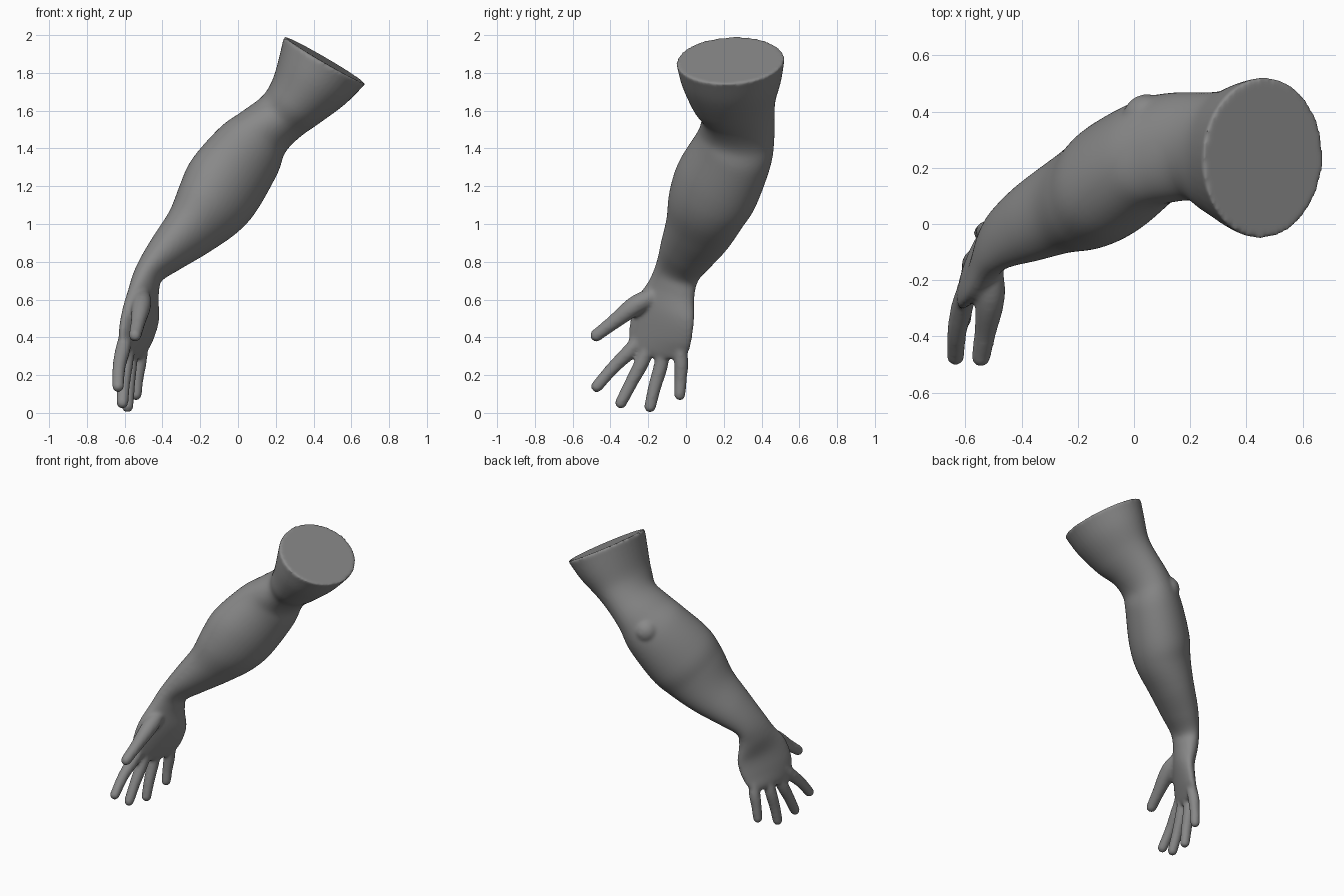
import bpy, bmesh
from math import cos, sin, pi, radians
from mathutils import Vector

if "Cube" in bpy.data.objects:
    bpy.data.objects.remove(bpy.data.objects["Cube"])

bm = bmesh.new()


def resample(keys, steps):
    """Catmull-Rom interpolation of rows of numbers."""
    out = []
    n = len(keys)
    for i in range(n - 1):
        p1, p2 = keys[i], keys[i + 1]
        p0 = keys[i - 1] if i else [2 * a - b for a, b in zip(p1, p2)]
        p3 = keys[i + 2] if i + 2 < n else [2 * b - a for a, b in zip(p1, p2)]
        for s in range(steps):
            t = s / steps
            out.append([0.5 * (2 * b + (c - a) * t + (2 * a - 5 * b + 4 * c - d) * t * t
                               + (3 * b - a - 3 * c + d) * t ** 3)
                        for a, b, c, d in zip(p0, p1, p2, p3)])
    out.append(list(keys[-1]))
    return out


def loft(keys, steps=6, sides=40):
    """Closed tube; each key is x, y, z, thickness radius, width radius, twist."""
    rows = resample(keys, steps)
    pts = [Vector(r[:3]) for r in rows]
    rings = []
    for i, r in enumerate(rows):
        # direction over a wide window keeps the bends soft
        d = (pts[min(i + 4, len(pts) - 1)] - pts[max(i - 4, 0)]).normalized()
        u = d.cross(Vector((0, 1, 0))).normalized()
        v = u.cross(d)
        t = radians(r[5])
        u, v = u * cos(t) - v * sin(t), v * cos(t) + u * sin(t)
        rings.append([bm.verts.new(pts[i] + u * r[3] * cos(2 * pi * k / sides)
                                   + v * r[4] * sin(2 * pi * k / sides)) for k in range(sides)])
    for a, b in zip(rings, rings[1:]):
        for k in range(sides):
            j = (k + 1) % sides
            bm.faces.new((a[k], a[j], b[j], b[k]))
    bm.faces.new(rings[0][::-1])
    bm.faces.new(rings[-1])


def ball(p, r):
    res = bmesh.ops.create_uvsphere(bm, u_segments=20, v_segments=12, radius=r)
    bmesh.ops.translate(bm, verts=res["verts"], vec=p)


def digit(points):
    """Finger: tapered tube with a rounded tip; each point is x, y, z, radius."""
    loft([(x, y, z, r, r, 0) for x, y, z, r in points], 6, 20)
    ball(points[-1][:3], points[-1][3])


# upper arm stump, elbow, forearm, wrist and palm
loft([
    (.46, .235, 1.868, .25, .288, 0),
    (.395, .242, 1.76, .215, .265, 0),
    (.31, .255, 1.65, .170, .225, 0),
    (.23, .275, 1.57, .147, .195, 5),
    (.135, .272, 1.485, .152, .202, 20),
    (.055, .25, 1.385, .178, .222, 38),
    (-.07, .165, 1.21, .195, .245, 42),
    (-.15, .11, 1.09, .180, .225, 40),
    (-.255, .065, .965, .142, .185, 28),
    (-.375, .005, .85, .108, .150, 18),
    (-.465, -.045, .75, .076, .122, 14),
    (-.495, -.075, .66, .070, .132, 20),
    (-.51, -.112, .54, .060, .178, 28),
    (-.54, -.135, .42, .052, .185, 27),
    (-.562, -.145, .335, .042, .165, 22),
    (-.57, -.147, .295, .028, .14, 22),
])

# elbow point
ball((.045, .378, 1.43), .085)

# thumb, index, middle, ring and little finger
digit([(-.51, -.10, .645, .035), (-.51, -.25, .58, .052),
       (-.53, -.39, .475, .039), (-.545, -.475, .41, .034)])
digit([(-.585, -.20, .45, .030), (-.61, -.29, .335, .040),
       (-.63, -.385, .24, .035), (-.635, -.472, .14, .032)])
digit([(-.565, -.17, .43, .030), (-.59, -.225, .285, .039),
       (-.605, -.29, .16, .035), (-.612, -.345, .053, .032)])
digit([(-.54, -.11, .42, .030), (-.57, -.13, .265, .038),
       (-.58, -.165, .14, .035), (-.585, -.19, .033, .032)])
digit([(-.495, -.035, .42, .028), (-.52, -.025, .27, .037),
       (-.533, -.028, .18, .033), (-.54, -.033, .096, .031)])

bmesh.ops.recalc_face_normals(bm, faces=bm.faces)
mesh = bpy.data.meshes.new("arm")
bm.to_mesh(mesh)
bm.free()
arm = bpy.data.objects.new("arm", mesh)
bpy.context.collection.objects.link(arm)

# dark grey skin
grey = bpy.data.materials.new("dark_grey")
grey.diffuse_color = (.25, .25, .25, 1)
grey.use_nodes = True
grey.node_tree.nodes["Principled BSDF"].inputs["Base Color"].default_value = grey.diffuse_color
mesh.materials.append(grey)

# fuse all volumes into one soft skin
fuse = arm.modifiers.new("fuse", 'REMESH')
fuse.mode = 'VOXEL'
fuse.voxel_size = 0.01
fuse.use_smooth_shade = True
soft = arm.modifiers.new("soften", 'SMOOTH')
soft.factor = 0.5
soft.iterations = 10
